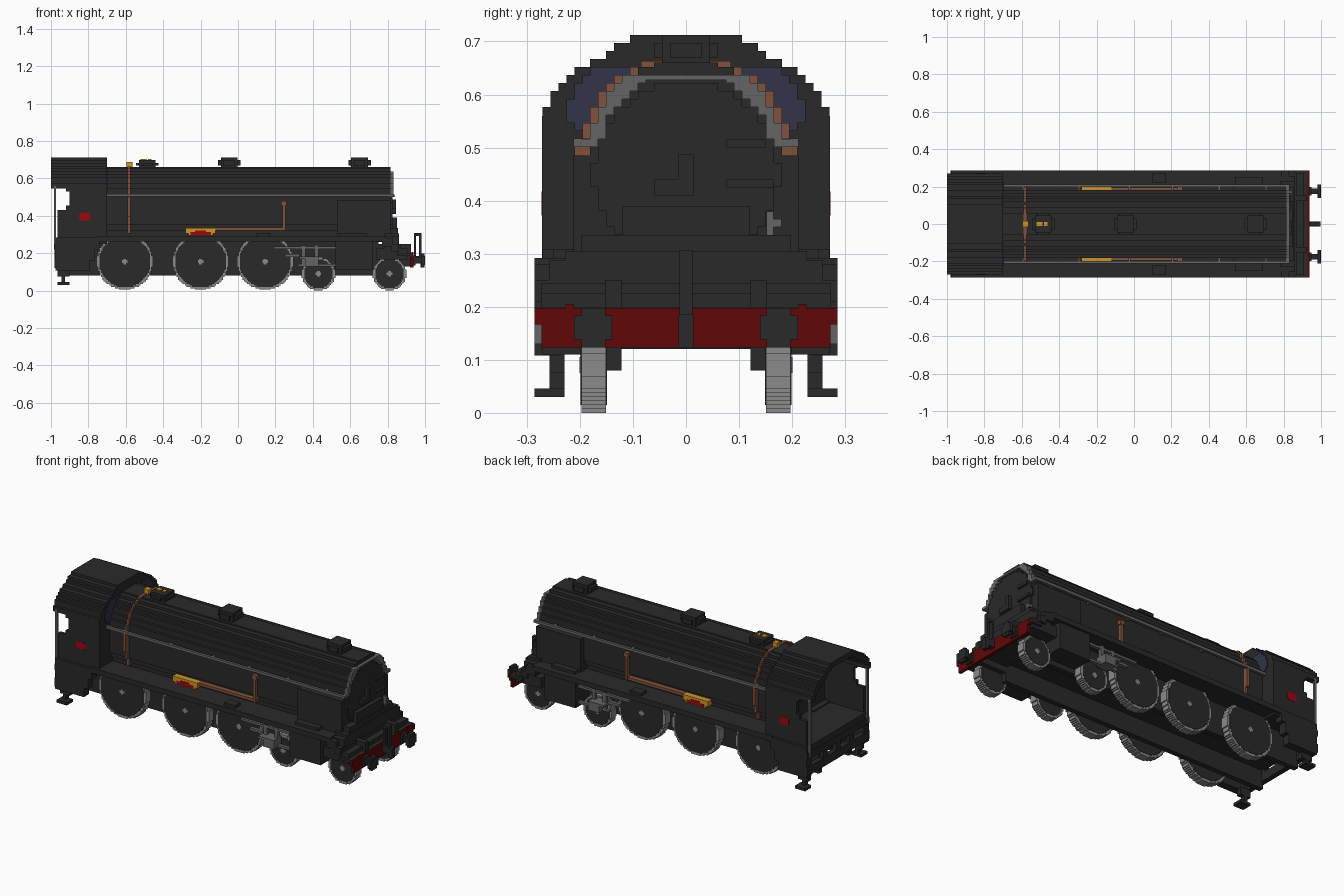
import bpy, bmesh, math

if "Cube" in bpy.data.objects:
    bpy.data.objects.remove(bpy.data.objects["Cube"], do_unlink=True)

V = 0.01504   # block size
LIFT = 0.005  # height offset of the body rows


def material(name, rgb):
    m = bpy.data.materials.new(name)
    m.use_nodes = True
    m.diffuse_color = (*rgb, 1)
    b = next(n for n in m.node_tree.nodes if n.type == "BSDF_PRINCIPLED")
    b.inputs["Base Color"].default_value = (*rgb, 1)
    b.inputs["Roughness"].default_value = 0.8
    return m


BLACK = material("black", (0.0225, 0.0225, 0.0225))
RAIL = material("rail grey", (0.13, 0.13, 0.13))
STEEL = material("tyre steel", (0.26, 0.26, 0.26))
BEAM = material("dark red", (0.115, 0.002, 0.002))
RED = material("badge red", (0.33, 0.002, 0.005))
GOLD = material("gold", (0.62, 0.3, 0.02))
COPPER = material("copper", (0.22, 0.085, 0.045))
GLASS = material("blue glass", (0.033, 0.033, 0.07))


def boxes(name, mat, items, mirror=False):
    """One object from (x0, x1, y0, y1, z0, z1) boxes, optionally mirrored in y."""
    bm = bmesh.new()
    items = list(items)
    if mirror:
        items += [(a, b, -d, -c, e, f) for a, b, c, d, e, f in items]
    for x0, x1, y0, y1, z0, z1 in items:
        for v in bmesh.ops.create_cube(bm, size=1)["verts"]:
            v.co = ((x0 + x1) / 2 + v.co.x * (x1 - x0),
                    (y0 + y1) / 2 + v.co.y * (y1 - y0),
                    (z0 + z1) / 2 + v.co.z * (z1 - z0))
    me = bpy.data.meshes.new(name)
    bm.to_mesh(me)
    bm.free()
    me.materials.append(mat)
    ob = bpy.data.objects.new(name, me)
    bpy.context.collection.objects.link(ob)
    return ob


def width(prof, z):
    """Half width of a (z, half width) profile at height z."""
    if z <= prof[0][0]:
        return prof[0][1]
    for (z0, w0), (z1, w1) in zip(prof, prof[1:]):
        if z <= z1:
            return w0 + (w1 - w0) * (z - z0) / (z1 - z0)
    return 0


def rows(x0, x1, z0, z1, outer, inner=None):
    """Stepped boxes filling the space between two half-width functions."""
    out = []
    for k in range(round((z0 - LIFT) / V), round((z1 - LIFT) / V)):
        lo, hi = k * V + LIFT, (k + 1) * V + LIFT
        w = round(outer((lo + hi) / 2) / V) * V
        i = round(inner((lo + hi) / 2) / V) * V if inner else 0
        if w <= 0:
            continue
        if i <= 0:
            out.append((x0, x1, -w, w, lo, hi))
        elif w > i:
            out += [(x0, x1, i, w, lo, hi), (x0, x1, -w, -i, lo, hi)]
    return out


def disc(cx, cz, r, y0, y1, stretch=1, top=1):
    """Finely stepped upright disc, cut off above the height top."""
    out, s = [], V / 2
    n = round(r / s)
    for k in range(-n, n):
        h = round(stretch * math.sqrt(max(0, r * r - ((k + 0.5) * s) ** 2)) / s) * s
        if h > 0 and cz + k * s + s < top:
            out.append((cx - h, cx + h, y0, y1, cz + k * s, cz + k * s + s))
    return out


BOILER = [(0.26, 0.135), (0.33, 0.165), (0.40, 0.188), (0.50, 0.188), (0.56, 0.168),
          (0.60, 0.143), (0.63, 0.112), (0.66, 0.068)]
CAB = [(0.28, 0.271), (0.57, 0.271), (0.60, 0.25), (0.64, 0.211), (0.67, 0.162),
       (0.69, 0.137), (0.715, 0.08)]
WINDOW = [(0.53, 0.205), (0.56, 0.228), (0.58, 0.228), (0.61, 0.211), (0.66, 0.16)]
boiler = lambda z: width(BOILER, z)
cab = lambda z: width(CAB, z)

# Boiler and smokebox
boxes("boiler", BLACK, rows(-0.7, 0.815, 0.26, 0.652, boiler) +
      [(-0.7, 0.815, -0.06, 0.06, 0.64, 0.66)])
boxes("smokebox_casing", BLACK, [(0.53, 0.815, -0.212, 0.212, 0.28, 0.485)])
boxes("smokebox_door", BLACK, rows(0.81, 0.826, 0.27, 0.625,
      lambda z: math.sqrt(max(0, 0.175 ** 2 - (z - 0.45) ** 2))))
boxes("door_latch", BLACK, [(0.82, 0.845, -0.06, 0.015, 0.41, 0.44),
                            (0.82, 0.845, -0.015, 0.015, 0.44, 0.487),
                            (0.82, 0.838, 0.075, 0.15, 0.5, 0.515),
                            (0.82, 0.838, 0.075, 0.165, 0.425, 0.44)])
boxes("door_lamp_bracket", RAIL, [(0.82, 0.845, 0.152, 0.165, 0.335, 0.38),
                                  (0.82, 0.845, 0.165, 0.18, 0.35, 0.365)])

# Chimney and domes on the boiler top
for name, x, top in (("chimney", 0.65, 0.712), ("steam_dome", -0.047, 0.712), ("valve_dome", -0.485, 0.698)):
    boxes(name, BLACK, [(x - 0.045, x + 0.045, -0.045, 0.045, 0.64, top),
                        (x - 0.06, x + 0.06, -0.03, 0.03, 0.67, top - V),
                        (x - 0.03, x + 0.03, -0.06, 0.06, 0.67, top - V)])
boxes("safety_valves", GOLD, [(-0.52, -0.49, -0.012, 0.012, 0.69, 0.704),
                              (-0.48, -0.462, -0.012, 0.012, 0.69, 0.704)])
boxes("whistle", GOLD, [(-0.595, -0.565, -0.015, 0.015, 0.655, 0.687)])

# Handrails and pipework
boxes("side_handrail", RAIL, [(-0.7, 0.83, 0.197, 0.212, 0.502, 0.517)] +
      [(x, x + 0.012, 0.18, 0.2, 0.502, 0.517) for x in (-0.6, -0.3, -0.03, 0.2, 0.45, 0.7)], True)
boxes("front_handrail", RAIL, rows(0.81, 0.832, 0.5, 0.637,
      lambda z: boiler(z) + 0.02 * (z < 0.515), lambda z: boiler(z + 0.02) - 0.016) +
      [(0.81, 0.832, -0.08, 0.08, 0.627, 0.637)])
boxes("copper_band", COPPER, rows(-0.59, -0.575, 0.3, 0.652,
      lambda z: boiler(z) + 0.016, lambda z: boiler(z) - 0.016) +
      [(-0.59, -0.575, -0.085, 0.085, 0.645, 0.663)])
boxes("feed_pipe", COPPER, [(-0.12, 0.254, 0.165, 0.194, 0.32, 0.336),
                            (0.238, 0.253, 0.165, 0.2, 0.32, 0.46),
                            (0.23, 0.26, 0.18, 0.203, 0.455, 0.478)], True)

# Nameplates
boxes("nameplate", GOLD, [(-0.28, -0.12, 0.16, 0.2, 0.304, 0.335),
                          (-0.265, -0.135, 0.16, 0.2, 0.294, 0.304)], True)
boxes("nameplate_field", RED, [(-0.255, -0.145, 0.195, 0.202, 0.297, 0.312),
                               (-0.23, -0.17, 0.195, 0.202, 0.312, 0.322)], True)

# Cab
boxes("cab_roof", BLACK, rows(-1, -0.7, 0.55, 0.712, cab, lambda z: cab(z + 0.03) - 0.016))
boxes("cab_bulkhead", BLACK, rows(-0.716, -0.7, 0.27, 0.7, cab))
boxes("cab_sides", BLACK, [(-0.9, -0.7, 0.25, 0.271, 0.27, 0.56),
                           (-0.92, -0.9, 0.25, 0.271, 0.27, 0.455),
                           (-0.965, -0.92, 0.25, 0.271, 0.27, 0.43),
                           (-0.92, -0.9, 0.25, 0.271, 0.53, 0.56)], True)
boxes("cab_handrail", RAIL, [(-0.985, -0.972, 0.257, 0.271, 0.22, 0.56)], True)
boxes("cab_floor", BLACK, [(-0.975, -0.7, -0.271, 0.271, 0.25, 0.285)])
boxes("cab_skirt", BLACK, [(-0.975, -0.79, 0.24, 0.286, 0.108, 0.285),
                           (-0.79, -0.765, 0.24, 0.286, 0.16, 0.285),
                           (-0.765, -0.74, 0.24, 0.286, 0.22, 0.285)], True)
boxes("cab_windows", GLASS, rows(-0.72, -0.695, 0.53, 0.652,
      lambda z: width(WINDOW, z), boiler))
boxes("cab_badge", RED, disc(-0.82, 0.395, 0.0226, 0.266, 0.2725, 1.5), True)
boxes("rear_beam", BLACK, [(-0.98, -0.95, -0.286, 0.286, 0.12, 0.17),
                           (-0.98, -0.95, -0.286, 0.286, 0.215, 0.25)] +
      [(-0.98, -0.95, y - 0.02, y + 0.02, 0.12, 0.25) for y in (-0.12, 0, 0.12)])
boxes("rear_steps", BLACK, [(-0.945, -0.925, 0.229, 0.257, 0.03, 0.12),
                            (-0.965, -0.9, 0.229, 0.286, 0.03, 0.046),
                            (-0.965, -0.9, 0.229, 0.257, 0.075, 0.12)], True)

# Running boards and frames
boxes("running_board", BLACK, [(-0.75, 0.79, 0.1, 0.286, 0.262, 0.292),
                               (0.77, 0.83, 0.1, 0.286, 0.235, 0.28),
                               (0.82, 0.86, 0.1, 0.286, 0.21, 0.25),
                               (0.85, 0.928, 0.0, 0.286, 0.185, 0.2)], True)
boxes("board_boxes", BLACK, [(0.1, 0.17, 0.22, 0.27, 0.29, 0.308),
                             (0.54, 0.69, 0.21, 0.25, 0.29, 0.308)], True)
boxes("frame_plates", BLACK, [(-0.96, 0.75, 0.122, 0.152, 0.08, 0.28),
                              (0.75, 0.925, 0.122, 0.152, 0.13, 0.25)], True)
boxes("frame_deck", BLACK, [(-0.96, 0.92, -0.13, 0.13, 0.185, 0.2)])
boxes("front_saddle", BLACK, [(0.74, 0.905, -0.272, 0.272, 0.165, 0.225),
                              (0.78, 0.868, -0.272, 0.272, 0.2, 0.245),
                              (0.78, 0.86, -0.257, 0.257, 0.24, 0.288),
                              (0.78, 0.86, -0.227, 0.227, 0.288, 0.305),
                              (0.78, 0.855, -0.197, 0.197, 0.305, 0.335),
                              (0.78, 0.85, -0.12, 0.12, 0.335, 0.39)])

# Cylinders and valve gear
boxes("cylinders", BLACK, [(0.52, 0.72, 0.15, 0.271, 0.11, 0.265)], True)
boxes("valve_gear", RAIL, [(0.19, 0.52, 0.23, 0.25, 0.222, 0.235),
                           (0.32, 0.52, 0.23, 0.25, 0.13, 0.143),
                           (0.25, 0.33, 0.23, 0.25, 0.18, 0.195),
                           (0.33, 0.43, 0.215, 0.286, 0.168, 0.182),
                           (0.36, 0.43, 0.215, 0.286, 0.13, 0.168),
                           (0.34, 0.36, 0.23, 0.25, 0.13, 0.24),
                           (0.41, 0.43, 0.23, 0.25, 0.15, 0.245)], True)

# Wheels, hidden above by the running board
WHEELS = [("driving_wheel", -0.605, 0.155, 0.15), ("driving_wheel", -0.2, 0.155, 0.15),
          ("driving_wheel", 0.145, 0.155, 0.15), ("rear_bogie_wheel", 0.43, 0.09, 0.09),
          ("front_bogie_wheel", 0.81, 0.09, 0.09)]
for name, x, z, r in WHEELS:
    boxes(name + "_tyre", STEEL, disc(x, z, r, 0.151, 0.197, top=0.285), True)
    boxes(name + "_face", BLACK, disc(x, z, r - 0.012, 0.149, 0.199, top=0.285), True)
    boxes(name + "_hub", STEEL, disc(x, z, V, 0.195, 0.201), True)

# Front buffer beam, buffers and coupling
boxes("buffer_beam", BEAM, [(0.92, 0.937, -0.272, 0.272, 0.123, 0.198),
                            (0.92, 0.937, -0.286, 0.286, 0.167, 0.198),
                            (0.928, 0.937, -0.227, -0.212, 0.198, 0.205),
                            (0.928, 0.937, 0.212, 0.227, 0.198, 0.205)])
boxes("buffers", BLACK, [(0.93, 0.985, 0.16, 0.19, 0.145, 0.178),
                         (0.93, 0.95, 0.152, 0.197, 0.135, 0.187),
                         (0.98, 1.0, 0.139, 0.211, 0.138, 0.184),
                         (0.98, 0.998, 0.152, 0.197, 0.123, 0.198)], True)
boxes("coupling_hook", BLACK, [(0.93, 0.995, -0.014, 0.014, 0.145, 0.185),
                               (0.975, 0.998, -0.014, 0.014, 0.123, 0.185)])
boxes("brake_pipe", BLACK, [(0.94, 0.953, -0.012, 0.012, 0.18, 0.3),
                            (0.94, 0.982, -0.012, 0.012, 0.292, 0.307),
                            (0.968, 0.982, -0.012, 0.012, 0.18, 0.307)])
